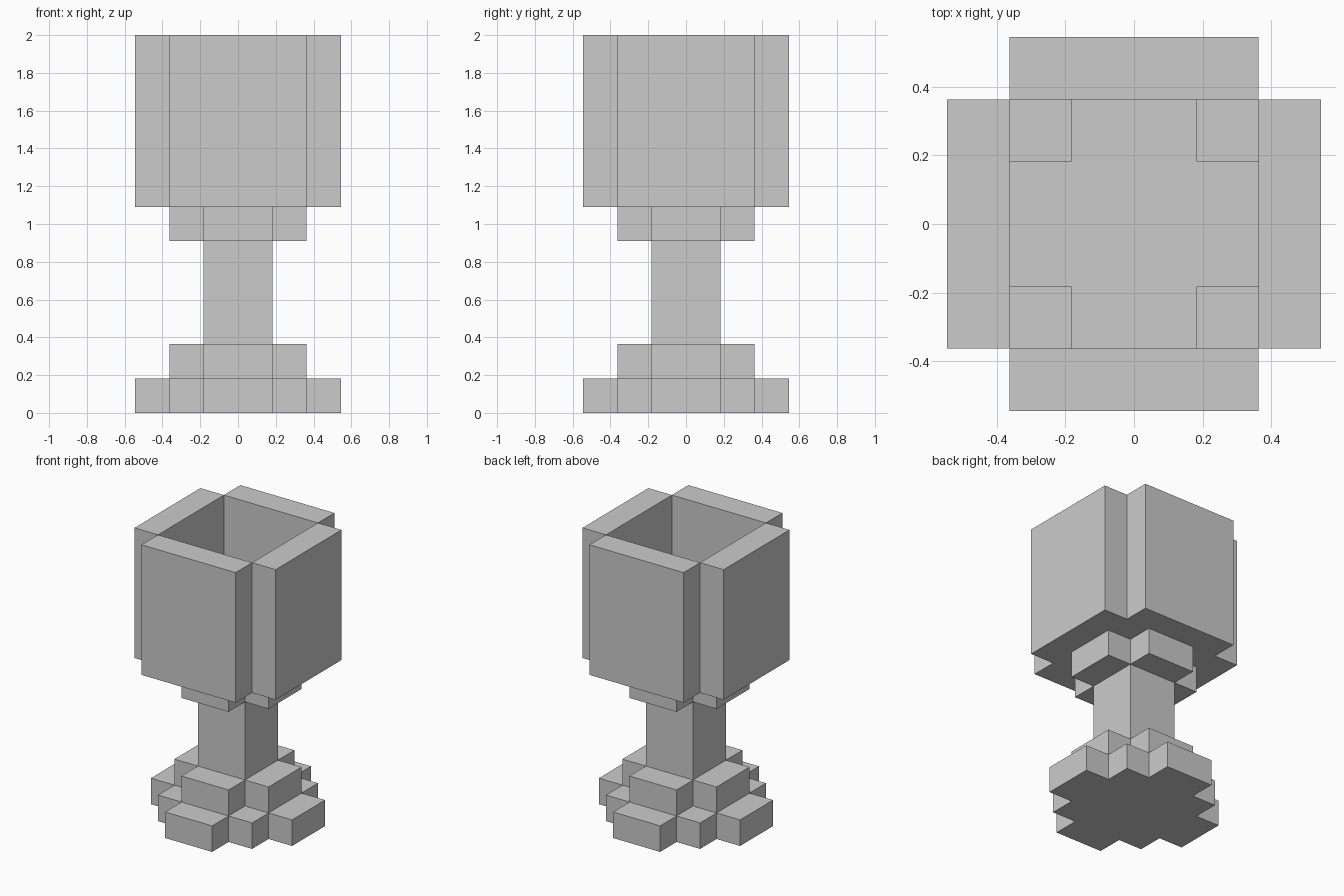
import bpy, bmesh

if "Cube" in bpy.data.objects:
    bpy.data.objects.remove(bpy.data.objects["Cube"])

U = 2 / 11  # one block


def prism(name, outline, z0, z1):
    """Extrude a closed outline (in blocks) from z0 to z1."""
    bm = bmesh.new()
    base = bm.faces.new([bm.verts.new((x * U, y * U, z0 * U)) for x, y in outline])
    top = bmesh.ops.extrude_face_region(bm, geom=[base], use_keep_orig=True)["geom"]
    verts = [v for v in top if isinstance(v, bmesh.types.BMVert)]
    bmesh.ops.translate(bm, verts=verts, vec=(0, 0, (z1 - z0) * U))
    bmesh.ops.recalc_face_normals(bm, faces=bm.faces)
    mesh = bpy.data.meshes.new(name)
    bm.to_mesh(mesh)
    bm.free()
    obj = bpy.data.objects.new(name, mesh)
    bpy.context.collection.objects.link(obj)
    return obj


def turn(points, quarter):
    """Rotate outline points by quarter turns about z."""
    for _ in range(quarter):
        points = [(-y, x) for x, y in points]
    return points


def four_fold(corner):
    """Repeat one corner's steps around all four corners."""
    return [p for q in range(4) for p in turn(corner, q)]


# Stepped foot, stem and collar under the bowl
cross = [(2, 1), (1, 1), (1, 2)]
prism("foot", four_fold([(3, 1), (2, 1), (2, 2), (1, 2), (1, 3)]), 0, 1)
prism("foot_step", four_fold(cross), 1, 2)
prism("stem", four_fold([(1, 1)]), 2, 5)
prism("bowl_floor", four_fold(cross), 5, 6)

# Bowl walls and the raised blocks in the inner floor corners
wall = [(2, -2), (3, -2), (3, 2), (2, 2)]
corner = [(1, 1), (2, 1), (2, 2), (1, 2)]
for q in range(4):
    prism(f"bowl_wall_{q + 1}", turn(wall, q), 6, 11)
    prism(f"bowl_inner_corner_{q + 1}", turn(corner, q), 6, 7)
